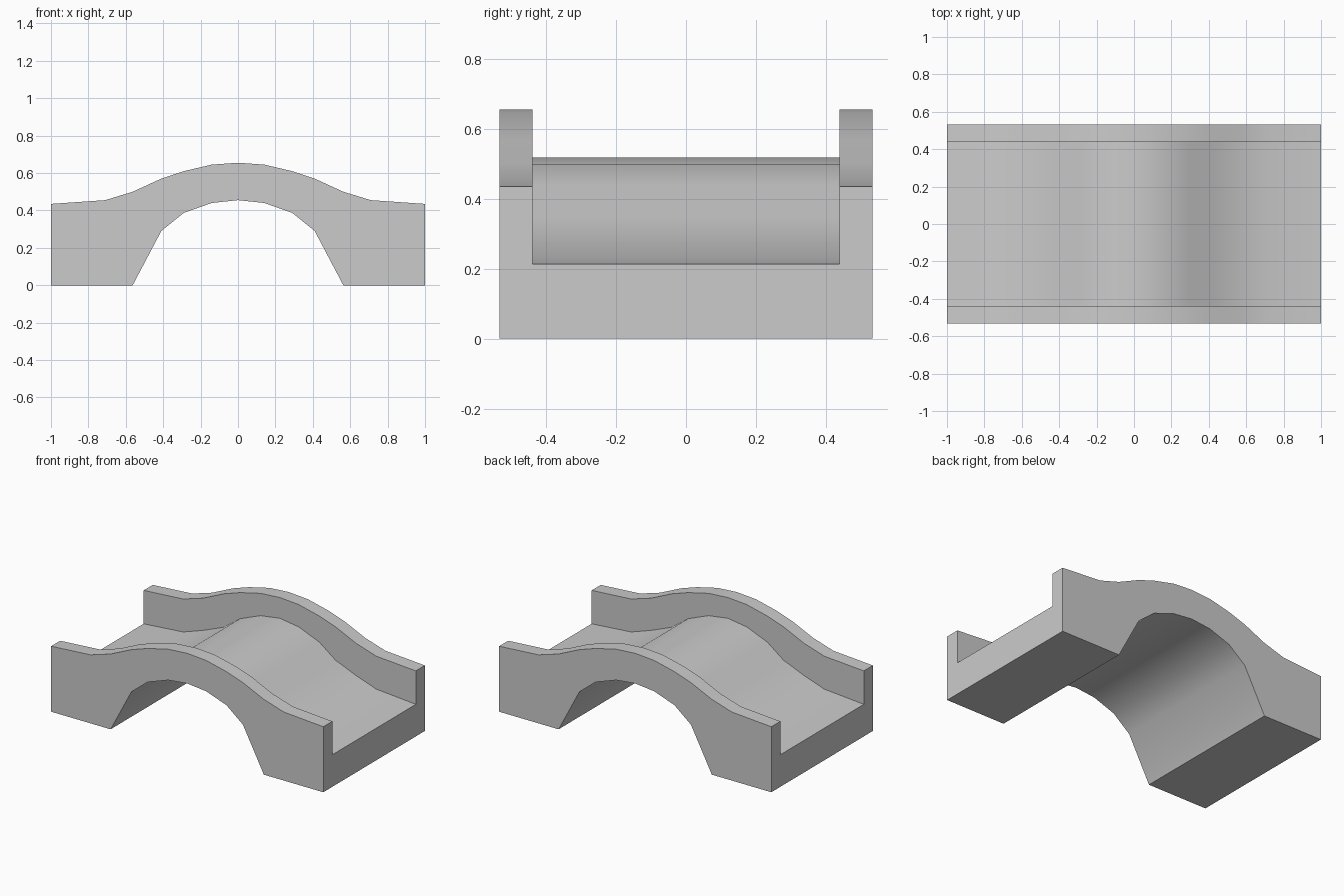
import bpy, bmesh, math

if "Cube" in bpy.data.objects:
    bpy.data.objects.remove(bpy.data.objects["Cube"])

# Half profile: x, underside z, deck z, parapet top z
half = [
    (0.00, 0.455, 0.517, 0.655),
    (0.14, 0.44, 0.497, 0.645),
    (0.29, 0.387, 0.437, 0.61),
    (0.41, 0.29, 0.348, 0.57),
    (0.563, 0.0, 0.286, 0.50),
    (0.71, 0.0, 0.236, 0.455),
    (1.00, 0.0, 0.213, 0.435),
]
stations = [(-x, b, d, t) for x, b, d, t in reversed(half[1:])] + half
W, I = 0.533, 0.438  # outer half width, inner face of the parapets

# Channel-shaped cross-section lofted along the bridge
bm = bmesh.new()
rings = []
for x, b, d, t in stations:
    section = [(-W, b), (W, b), (W, t), (I, t), (I, d), (-I, d), (-I, t), (-W, t)]
    rings.append([bm.verts.new((x, y, z)) for y, z in section])
for r, s in zip(rings, rings[1:]):
    for i in range(8):
        j = (i + 1) % 8
        bm.faces.new((r[i], r[j], s[j], s[i]))

# Flat end faces
bm.faces.new(rings[0])
bm.faces.new(rings[-1])
bmesh.ops.recalc_face_normals(bm, faces=bm.faces[:])

mesh = bpy.data.meshes.new("arched_bridge")
bm.to_mesh(mesh)
bm.free()
bridge = bpy.data.objects.new("arched_bridge", mesh)
bpy.context.collection.objects.link(bridge)

# Smooth curves, crisp corners
bpy.context.view_layer.objects.active = bridge
bridge.select_set(True)
bpy.ops.object.shade_smooth_by_angle(angle=math.radians(30))
